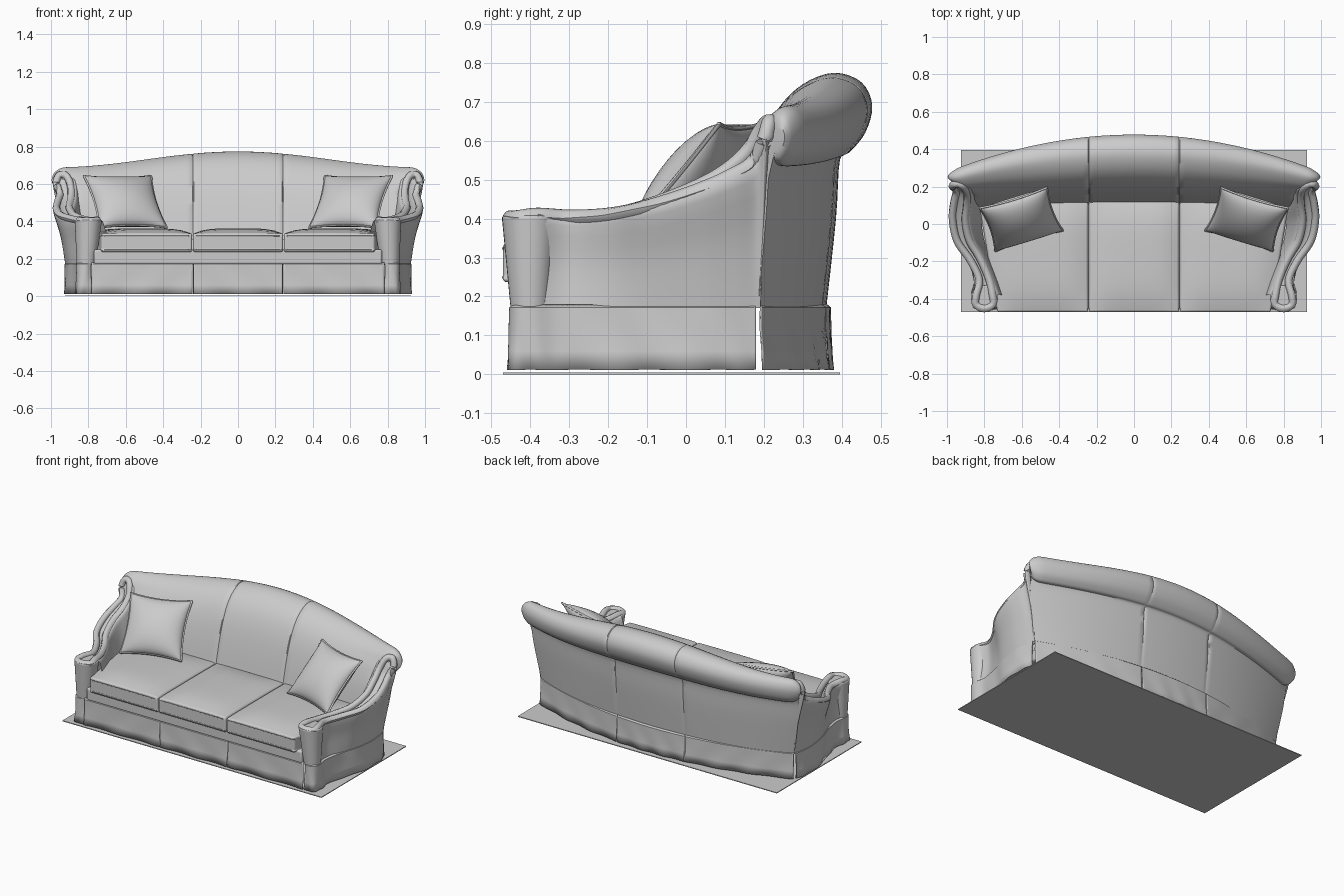
import bpy, bmesh, math
from mathutils import Vector as V

cube = bpy.data.objects.get("Cube")
if cube:
    bpy.data.objects.remove(cube)

fabric = bpy.data.materials.new("grey_fabric")
fabric.use_nodes = True
fabric.diffuse_color = (0.6, 0.6, 0.6, 1)
fabric.node_tree.nodes["Principled BSDF"].inputs["Base Color"].default_value = (0.6, 0.6, 0.6, 1)


def finish(name, bm, mirror=False, bevel=0, thick=0):
    bmesh.ops.recalc_face_normals(bm, faces=bm.faces)
    mesh = bpy.data.meshes.new(name)
    bm.to_mesh(mesh)
    bm.free()
    obj = bpy.data.objects.new(name, mesh)
    bpy.context.collection.objects.link(obj)
    mesh.materials.append(fabric)
    if bevel:
        mod = obj.modifiers.new("soft_edges", "BEVEL")
        mod.width, mod.segments, mod.limit_method = bevel, 4, "ANGLE"
    if thick:
        obj.modifiers.new("cloth", "SOLIDIFY").thickness = thick
    if mirror:
        obj.modifiers.new("other_side", "MIRROR")
    bpy.ops.object.select_all(action="DESELECT")
    bpy.context.view_layer.objects.active = obj
    obj.select_set(True)
    bpy.ops.object.shade_smooth_by_angle(angle=math.radians(50))
    return obj


def smooth_path(points, steps=5, closed=False):
    """Catmull-Rom resampling of a short list of points."""
    pts = [V(p) for p in points]
    n = len(pts)
    at = lambda i: pts[i % n] if closed else pts[max(0, min(n - 1, i))]
    out = []
    for i in range(n if closed else n - 1):
        a, b, c, d = at(i - 1), at(i), at(i + 1), at(i + 2)
        for k in range(steps):
            t = k / steps
            out.append(b + (c - a) * t / 2 + (a * 2 - b * 5 + c * 4 - d) * t * t / 2
                       + (b * 3 - a - c * 3 + d) * t ** 3 / 2)
    return out if closed else out + [pts[-1]]


def loft(name, rings, cap=False, **kw):
    bm = bmesh.new()
    rows = [[bm.verts.new(p) for p in ring] for ring in rings]
    for r0, r1 in zip(rows, rows[1:]):
        for i in range(len(r0) - 1):
            bm.faces.new((r0[i], r0[i + 1], r1[i + 1], r1[i]))
    if cap:
        bm.faces.new(rows[0])
        bm.faces.new(rows[-1])
    return finish(name, bm, **kw)


def tube(name, points, radius, closed=True, mirror=False):
    """Piping that follows a path."""
    n, sides = len(points), 8
    rings = []
    for i, p in enumerate(points):
        a = points[(i - 1) % n] if closed else points[max(i - 1, 0)]
        b = points[(i + 1) % n] if closed else points[min(i + 1, n - 1)]
        d = (b - a).normalized()
        side = d.cross(V((0.13, 0.31, 1))).normalized()
        up = side.cross(d)
        rings.append([p + radius * (side * math.cos(w) + up * math.sin(w))
                      for w in [2 * math.pi * k / sides for k in range(sides + 1)]])
    if closed:
        rings.append(rings[0])
    return loft(name, rings, mirror=mirror)


def box(name, lo, hi, **kw):
    bm = bmesh.new()
    bmesh.ops.create_cube(bm, size=1)
    for v in bm.verts:
        v.co = V([(lo[i] + hi[i]) / 2 + v.co[i] * (hi[i] - lo[i]) for i in range(3)])
    return finish(name, bm, **kw)


# floor plate and seat base
box("floor_plate", (-.925, -.47, 0), (.925, .395, .005))
box("seat_base", (-.77, -.45, .17), (.77, .13, .25), bevel=.012)

# rolled back: the section changes from the middle to the ends
mid = [(0, .11, .30), (0, .145, .45), (0, .185, .58), (0, .235, .68), (0, .30, .745), (0, .38, .774),
       (0, .45, .75), (0, .478, .69), (0, .46, .62), (0, .42, .57), (0, .395, .55), (0, .385, .4), (0, .36, .17)]
end = [(.84, .08, .30), (.86, .11, .45), (.88, .15, .56), (.93, .18, .62), (.96, .20, .66), (.985, .235, .688),
       (.995, .265, .675), (.995, .28, .63), (.985, .27, .57), (.97, .24, .535), (.96, .215, .525),
       (.945, .205, .4), (.905, .185, .17)]
mid, end = smooth_path(mid, 4), smooth_path(end, 4)
seam, gap, round_start = .245, .004, .93
stations = [0, .06, .12, .18, .22, seam - gap, seam, seam + gap] + [.28 + .05 * k for k in range(14)]
stations += [.95, .965, .978, .988, .995, 1]
rings = []
for s in [-s for s in stations[:0:-1]] + stations:
    wz = (1 - math.cos(math.pi * s)) / 2
    ring = [V((s * (.985 + (e.x - .985) * s * s), m.y + (e.y - m.y) * s * s, m.z + (e.z - m.z) * wz))
            for m, e in zip(mid, end)]
    if abs(abs(s) - seam) < .001:
        core = V((ring[0].x, .31, .5))
        ring = [p + (core - p).normalized() * .005 for p in ring]
    # the roll closes in a rounded end
    t = max(0, (abs(s) - round_start) / (1 - round_start))
    shrink = .6 * (1 - math.sqrt(1 - t * t))
    for p, e in zip(ring, end):
        if e.z > .52:
            p.y += (.235 - p.y) * shrink
            p.z += (.60 - p.z) * shrink
    rings.append(ring)
loft("sofa_back", rings, cap=True)

# arms: outer edge, inner edge and outer foot at each station, front to back
outer = [(.868, -.38, .408), (.842, -.30, .403), (.888, -.20, .408), (.965, -.09, .43), (.99, .03, .468),
         (.982, .12, .506), (.968, .18, .54), (.99, .205, .60), (.968, .215, .645)]
inner = [(.732, -.38, .408), (.762, -.29, .403), (.81, -.18, .41), (.86, -.09, .435), (.882, .01, .475),
         (.875, .09, .52), (.875, .15, .575), (.885, .185, .625), (.912, .205, .645)]
foot = [(.85, -.38, .17), (.842, -.30, .17), (.87, -.20, .17), (.905, -.09, .17), (.923, .03, .17),
        (.918, .12, .17), (.908, .175, .17), (.905, .19, .17), (.905, .19, .17)]
rings = []
for o, i, f in zip(*map(smooth_path, (outer, inner, foot))):
    belly = f.lerp(o, .5) + V((-.008, 0, 0))
    crown = o.lerp(i, .5) - V((0, 0, .01))
    pad = i + V((-.025, 0, -.06))
    rings.append(smooth_path([f, belly, o, crown, i, pad, (i.x - .07, i.y - .03, .2)], 4))
loft("arm", rings, mirror=True)

# rolled piping set just inside the arm edges, round the scroll and the front post
inset = lambda edge, other: [V(a).lerp(V(b), .18) for a, b in zip(edge, other)]
nose = [(.755, -.43, .402), (.80, -.451, .402), (.845, -.43, .402)]
loop = nose + inset(outer, inner) + [(.94, .215, .648)] + inset(inner, outer)[::-1]
tube("arm_piping", smooth_path(loop, 5, True), .02, mirror=True)

# tapered front posts
bm = bmesh.new()
bmesh.ops.create_cone(bm, cap_ends=True, segments=32, radius1=.05, radius2=.073, depth=.24)
for v in bm.verts:
    v.co += V((.80 if v.co.z > 0 else .812, -.40, .288))
finish("front_post", bm, mirror=True, bevel=.008)


# seat cushions with crowned tops and piping
def cushion(name, front, back, mirror=False):
    y0, y1, z0, z1 = -.47, .125, .237, .335
    bm = bmesh.new()
    bmesh.ops.create_cube(bm, size=2)
    bmesh.ops.subdivide_edges(bm, edges=bm.edges, cuts=9, use_grid_fill=True)
    for v in bm.verts:
        u, w, h = v.co
        t = (w + 1) / 2
        a, b = [f + (k - f) * t for f, k in zip(front, back)]
        crown = .028 * (1 - u ** 4) * (1 - w ** 4) * max(h, 0)
        v.co = V((a + (b - a) * (u + 1) / 2, y0 + (y1 - y0) * t, z0 + (z1 - z0) * (h + 1) / 2 + crown))
    finish(name, bm, mirror=mirror, bevel=.02)
    for label, z in (("top", z1 - .012), ("bottom", z0 + .012)):
        e = .004
        corners = [V((front[0] + e, y0 + e, z)), V((front[1] - e, y0 + e, z)),
                   V((back[1] - e, y1, z)), V((back[0] + e, y1, z))]
        path = []
        for a, b in zip(corners, corners[1:] + corners[:1]):
            path += [a.lerp(b, .03), a.lerp(b, .97)]
        tube(name + "_" + label + "_piping", path, .006, mirror=mirror)


cushion("middle_cushion", (-.24, .24), (-.24, .24))
cushion("side_cushion", (.246, .73), (.246, .83), mirror=True)

# throw pillows
centre, across, up = V((.603, .025, .505)), V((.18, -.055, 0)), V((.042, .115, .138))
normal = across.cross(up).normalized()


def pillow_point(u, v, side):
    puff = max(0, (1 - u * u) * (1 - v * v)) ** .5
    pu, pv = u * (1 - .09 * (1 - v * v)), v * (1 - .09 * (1 - u * u))
    return centre + across * pu + up * pv + normal * side * .078 * puff


grid = [math.sin(math.pi / 2 * (k / 8 - 1)) for k in range(17)]
bm = bmesh.new()
for side in (-1, 1):
    rows = [[bm.verts.new(pillow_point(u, v, side)) for u in grid] for v in grid]
    for r0, r1 in zip(rows, rows[1:]):
        for i in range(16):
            bm.faces.new((r0[i], r0[i + 1], r1[i + 1], r1[i]))
bmesh.ops.remove_doubles(bm, verts=bm.verts, dist=.0005)
finish("throw_pillow", bm, mirror=True)
rim = [(u, -1) for u in grid[:-1]] + [(1, v) for v in grid[:-1]]
rim += [(-u, -v) for u, v in rim]
tube("pillow_piping", [pillow_point(u, v, 0) for u, v in rim], .006, mirror=True)


# skirt panels with gentle folds, hanging clear of the floor
def skirt(name, points, mirror=True, steps=8):
    path = smooth_path([(x, y, 0) for x, y in points], steps)
    n = len(path)
    rings = []
    for z, flare, wave in ((.18, -.004, 0), (.172, .006, 0), (.12, .006, .3), (.06, .008, .7), (.012, .011, 1)):
        ring = []
        for i, p in enumerate(path):
            d = (path[min(i + 1, n - 1)] - path[max(i - 1, 0)]).normalized()
            fold = .004 * wave * math.sin(i * .5 + z * 30)
            ring.append(p + V((d.y, -d.x, 0)) * (flare + fold) + V((0, 0, z)))
        rings.append(ring)
    loft(name, rings, mirror=mirror, thick=.004)


def back_line(x0, x1, n=5):
    xs = [x0 + (x1 - x0) * k / n for k in range(n + 1)]
    return [(x, .366 - .18 * (x / .905) ** 2) for x in xs]


skirt("front_skirt_middle", [(-.239, -.445), (0, -.445), (.239, -.445)], False, 14)
skirt("front_skirt_side", [(.243, -.445), (.5, -.445), (.782, -.445)], True, 14)
skirt("arm_skirt", [(.788, -.435), (.815, -.448), (.85, -.435), (.858, -.39), (.848, -.32), (.868, -.2),
                    (.902, -.09), (.92, .03), (.915, .12), (.906, .178)])
skirt("back_skirt_side", back_line(.902, .243))
skirt("back_skirt_middle", back_line(.239, -.239), False)
